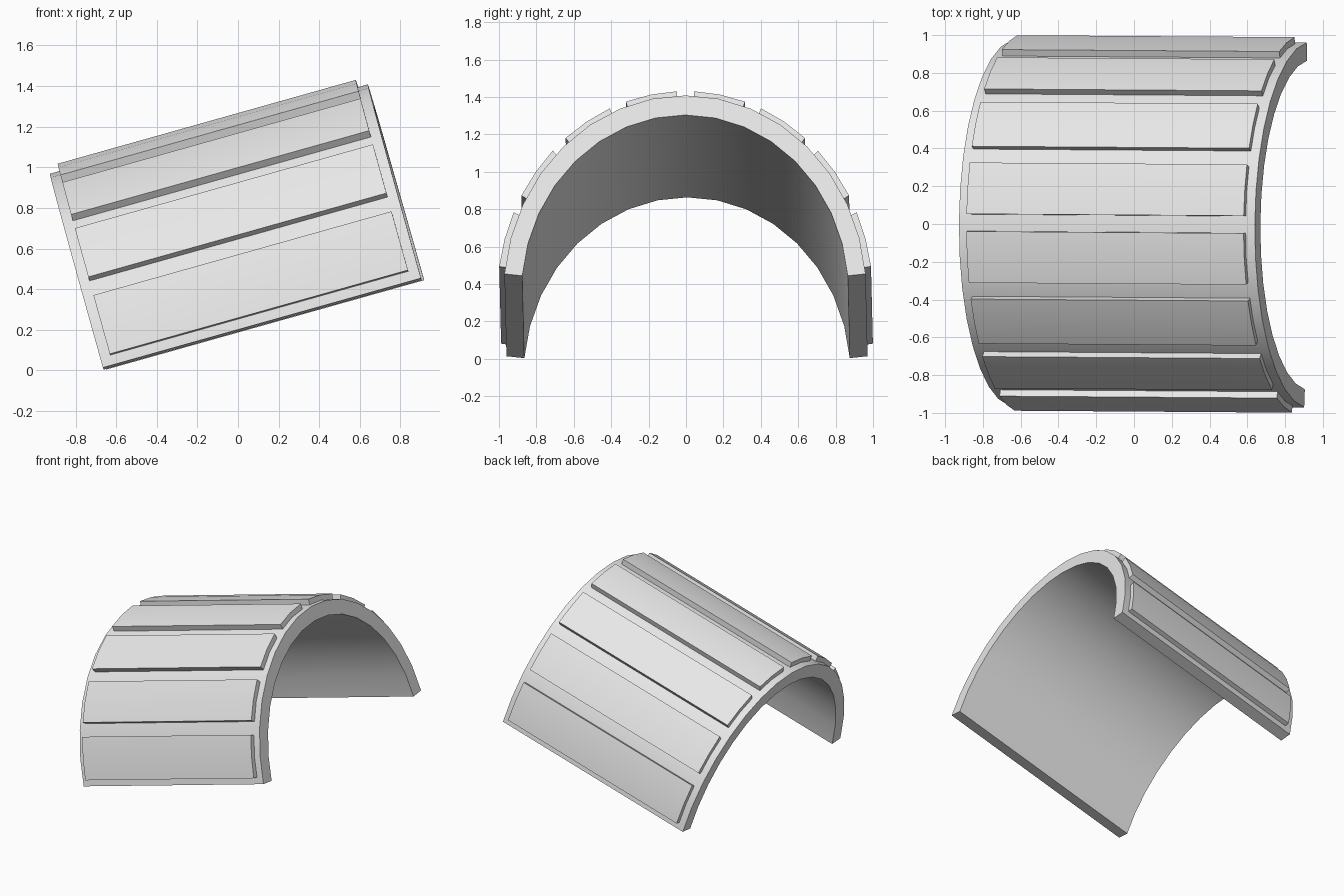
import bpy, bmesh
from math import sin, cos, radians
from mathutils import Matrix

if "Cube" in bpy.data.objects:
    bpy.data.objects.remove(bpy.data.objects["Cube"])

TILT, YAW = radians(15.7), radians(-0.4)
STRETCH = 1.13            # arch is slightly taller than a circle
HALF = 84.5               # half opening angle of the arch, degrees
CENTRE = (0.153, 0.0, 0.133)

grey = bpy.data.materials.new("light_grey")
grey.diffuse_color = (0.8, 0.8, 0.8, 1)
grey.use_nodes = True
grey.node_tree.nodes["Principled BSDF"].inputs["Base Color"].default_value = grey.diffuse_color

PLACE = (Matrix.Translation(CENTRE) @ Matrix.Rotation(YAW, 4, 'Z')
         @ Matrix.Rotation(-TILT, 4, 'Y'))


def curved_panel(name, r_in, r_out, a0, a1, steps, length):
    """Solid strip of an arch, angles measured from the crown, run along x."""
    bm = bmesh.new()
    angles = [radians(a0 + (a1 - a0) * i / steps) for i in range(steps + 1)]
    rings = []
    for a in angles:
        ring = []
        for x, r in ((-1, r_in), (-1, r_out), (1, r_out), (1, r_in)):
            ring.append(bm.verts.new((x * length / 2, r * sin(a), r * cos(a) * STRETCH)))
        rings.append(ring)
    for p, q in zip(rings, rings[1:]):
        for k in range(4):
            n = (k + 1) % 4
            bm.faces.new((p[k], p[n], q[n], q[k]))
    bm.faces.new(rings[0])
    bm.faces.new(rings[-1])
    bmesh.ops.recalc_face_normals(bm, faces=bm.faces)
    bm.transform(PLACE)
    mesh = bpy.data.meshes.new(name)
    bm.to_mesh(mesh)
    bm.free()
    mesh.materials.append(grey)
    obj = bpy.data.objects.new(name, mesh)
    bpy.context.collection.objects.link(obj)
    bpy.ops.object.select_all(action='DESELECT')
    obj.select_set(True)
    bpy.context.view_layer.objects.active = obj
    bpy.ops.object.shade_smooth_by_angle(angle=radians(30))


# Arched shell
curved_panel("arched_shell", 0.874, 0.97, -HALF, HALF, 16, 1.627)

# Eight raised slats spread evenly around the outside
step = 2 * HALF / 8
for i in range(8):
    mid = -HALF + (i + 0.5) * step
    curved_panel(f"raised_slat_{i + 1}", 0.95, 1.004,
                 mid - step * 0.375, mid + step * 0.375, 2, 1.525)
